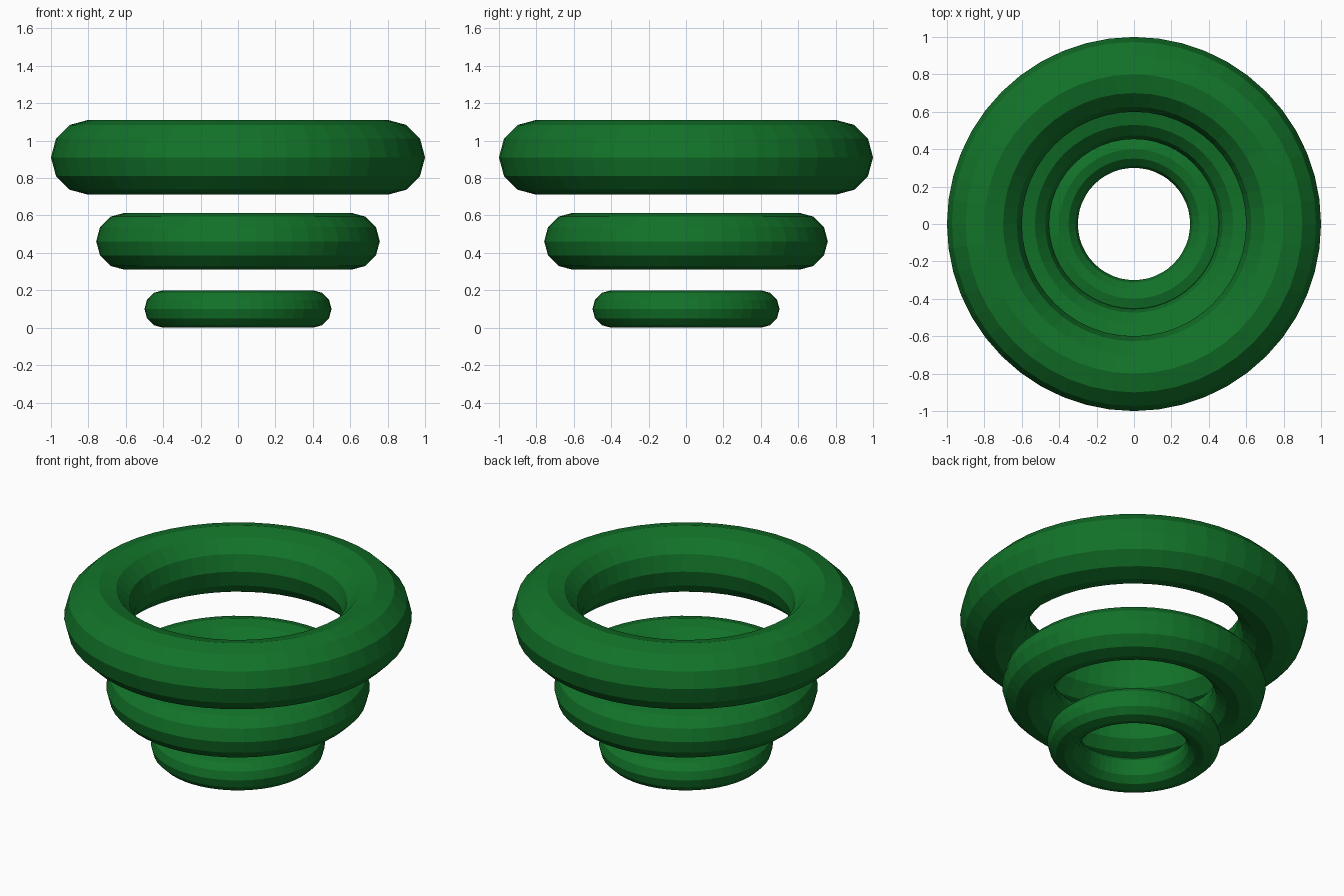
import bpy

cube = bpy.data.objects.get("Cube")
if cube:
    bpy.data.objects.remove(cube, do_unlink=True)

# Single deep green material
green = bpy.data.materials.new("deep_green")
green.use_nodes = True
colour = (0.006, 0.17, 0.022, 1.0)
green.diffuse_color = colour
green.node_tree.nodes["Principled BSDF"].inputs["Base Color"].default_value = colour


def ring(name, major, minor, height):
    """Flat-faced torus lying level at the given centre height."""
    bpy.ops.mesh.primitive_torus_add(
        major_segments=48, minor_segments=12,
        major_radius=major, minor_radius=minor, location=(0, 0, height))
    obj = bpy.context.object
    obj.name = name
    obj.data.materials.append(green)
    bpy.ops.object.shade_flat()


# Three floating rings, widening upwards
ring("bottom_ring", 0.4, 0.1, 0.1)
ring("middle_ring", 0.606, 0.152, 0.462)
ring("top_ring", 0.8, 0.2, 0.911)
